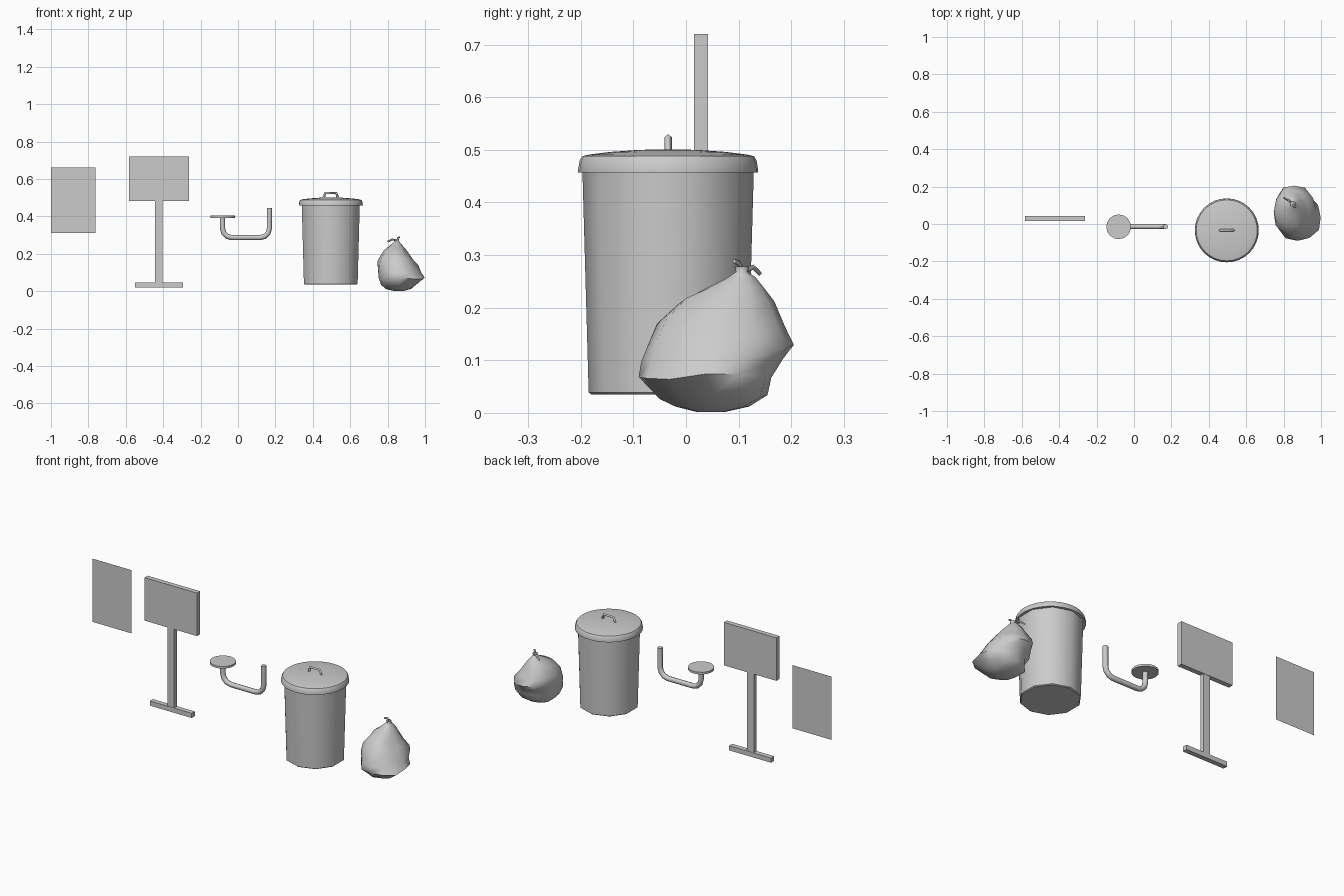
import bpy, math, random

if "Cube" in bpy.data.objects:
    bpy.data.objects.remove(bpy.data.objects["Cube"])

random.seed(4)


def make(name, verts, faces, smooth=None):
    me = bpy.data.meshes.new(name)
    me.from_pydata(verts, [], faces)
    me.update()
    ob = bpy.data.objects.new(name, me)
    bpy.context.collection.objects.link(ob)
    if smooth:
        activate(ob)
        bpy.ops.object.shade_smooth_by_angle(angle=math.radians(smooth))
    return ob


def activate(ob):
    bpy.ops.object.select_all(action='DESELECT')
    ob.select_set(True)
    bpy.context.view_layer.objects.active = ob


def box(name, x0, x1, y0, y1, z0, z1):
    v = [(x, y, z) for z in (z0, z1) for x, y in ((x0, y0), (x1, y0), (x1, y1), (x0, y1))]
    f = [(3, 2, 1, 0), (4, 5, 6, 7)] + [(i, (i + 1) % 4, (i + 1) % 4 + 4, i + 4) for i in range(4)]
    return make(name, v, f)


def loft(name, rings, smooth):
    """Skin a list of equal rings, bottom to top, with end caps."""
    n = len(rings[0])
    v = [p for r in rings for p in r]
    f = [tuple(reversed(range(n))), tuple(range(len(v) - n, len(v)))]
    for k in range(len(rings) - 1):
        for i in range(n):
            j = (i + 1) % n
            f.append((k * n + i, k * n + j, k * n + n + j, k * n + n + i))
    return make(name, v, f, smooth)


def lathe(name, cx, cy, profile, n, smooth):
    ang = [-math.pi / 2 + 2 * math.pi * i / n for i in range(n)]
    return loft(name, [[(cx + r * math.cos(a), cy + r * math.sin(a), z) for a in ang]
                       for r, z in profile], smooth)


def tube(name, pts, radius, res, smooth=None):
    cu = bpy.data.curves.new(name, 'CURVE')
    cu.dimensions = '3D'
    cu.bevel_depth, cu.bevel_resolution, cu.use_fill_caps = radius, res, True
    sp = cu.splines.new('POLY')
    sp.points.add(len(pts) - 1)
    for p, co in zip(sp.points, pts):
        p.co = (*co, 1)
    ob = bpy.data.objects.new(name, cu)
    bpy.context.collection.objects.link(ob)
    activate(ob)
    bpy.ops.object.convert(target='MESH')
    if smooth:
        bpy.ops.object.shade_smooth_by_angle(angle=math.radians(smooth))
    return ob


# Flat poster sheet
make("poster", [(-1, .155, .31), (-.762, .155, .31), (-.762, .155, .66), (-1, .155, .66)], [(0, 1, 2, 3)])

# Standing sign
box("sign_board", -.583, -.262, .015, .042, .482, .72)
box("sign_post", -.443, -.403, .017, .04, .045, .482)
box("sign_foot", -.55, -.294, .015, .042, .02, .046)

# Bent pipe with round plate
xl, xr, zb, rb, py = -.083, .168, .286, .05, -.014
path = [(xl, py, .395)]
for cx, start in ((xl + rb, 180), (xr - rb, 270)):
    for s in range(4):
        a = math.radians(start + 30 * s)
        path.append((cx + rb * math.cos(a), py, zb + rb + rb * math.sin(a)))
path.append((xr, py, .445))
tube("bent_pipe", path, .014, 2, 50)
lathe("pipe_plate", -.082, -.015, [(.066, .392), (.066, .404)], 16, 40)

# Bin body, lid and handle
bx, by = .496, -.034
lathe("bin_body", bx, by, [(.146, .035), (.151, .039), (.163, .465)], 10, 40)
lathe("bin_lid", bx, by, [(.171, .457), (.171, .463), (.168, .48), (.163, .488), (.15, .491),
                          (.11, .496), (.06, .4995), (.02, .501)], 32, 40)
tube("lid_handle", [(bx - .039, by, .495), (bx - .030, by, .524), (bx + .030, by, .524),
                    (bx + .039, by, .495)], .007, 0)

# Lumpy bag: elliptical rings (z, x range, y range) with a little jitter
spec = [(.002, .83, .89, .02, .075), (.012, .79, .925, -.02, .12), (.032, .765, .955, -.05, .155),
        (.068, .752, .998, -.09, .162), (.10, .75, .98, -.085, .185), (.132, .747, .965, -.073, .205),
        (.17, .747, .94, -.055, .188), (.213, .778, .903, -.012, .168), (.238, .805, .885, .04, .148),
        (.258, .828, .868, .08, .132), (.268, .84, .86, .095, .117), (.278, .835, .862, .092, .12)]
rings = []
for z, x0, x1, y0, y1 in spec:
    ring = []
    for i in range(12):
        a = math.pi * i / 6
        w = 0 if i % 3 == 0 else random.uniform(-.035, .07)
        dz = random.uniform(-.007, .007) if .03 < z < .22 else 0
        ring.append(((x0 + x1) / 2 + (x1 - x0) / 2 * (1 + w) * math.cos(a),
                     (y0 + y1) / 2 + (y1 - y0) / 2 * (1 + w) * math.sin(a), z + dz))
    rings.append(ring)
loft("rubbish_bag", rings, 60)

# Tied ears of the bag
for name, tip in (("bag_ear_left", [(.825, .128, .277), (.80, .14, .265)]),
                  ("bag_ear_right", [(.855, .1, .285), (.864, .092, .288)])):
    tube(name, [(.848, .108, .27)] + tip, .005, 0)
